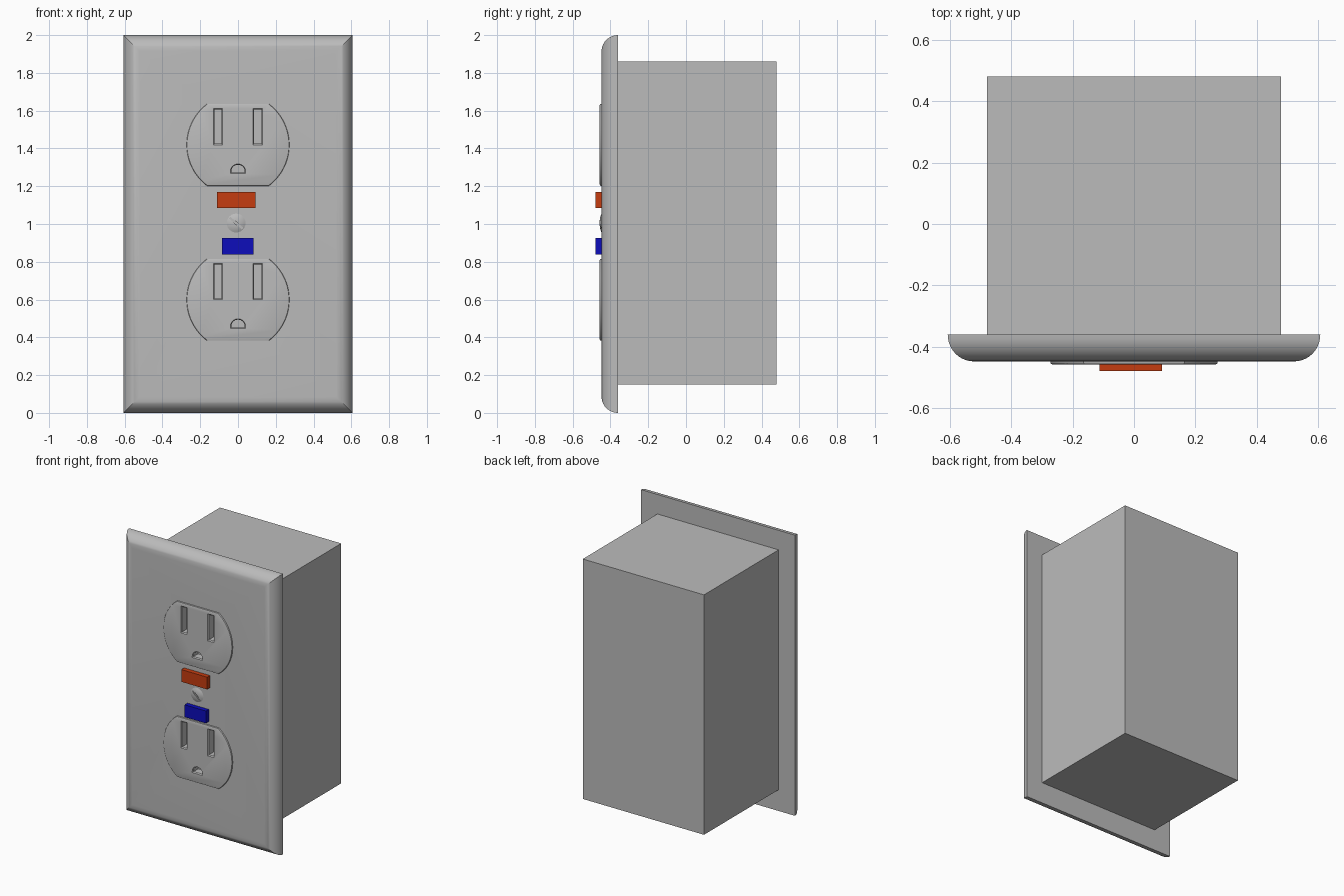
import bpy, bmesh, math
from mathutils import Matrix

cube = bpy.data.objects.get("Cube")
if cube:
    bpy.data.objects.remove(cube, do_unlink=True)


def material(name, rgb):
    m = bpy.data.materials.new(name)
    m.use_nodes = True
    m.diffuse_color = (*rgb, 1)
    m.node_tree.nodes["Principled BSDF"].inputs["Base Color"].default_value = (*rgb, 1)
    return m


GREY = material("light grey", (0.5, 0.5, 0.5))
ORANGE = material("orange red", (0.56, 0.045, 0.005))
BLUE = material("deep blue", (0.004, 0.004, 0.5))


def loft(name, outline, rings, mat, at=(0, 0), spin=0, smooth=True):
    """Stack an (x, z) outline along y; rings are (y, inset) pairs, both ends capped."""
    hx = max(abs(x) for x, z in outline)
    hz = max(abs(z) for x, z in outline)
    bm = bmesh.new()
    loops = [[bm.verts.new((x * (hx - d) / hx, y, z * (hz - d) / hz)) for x, z in outline]
             for y, d in rings]
    for a, b in zip(loops, loops[1:]):
        for i in range(len(a)):
            j = (i + 1) % len(a)
            bm.faces.new((a[i], a[j], b[j], b[i]))
    bm.faces.new(loops[0])
    bm.faces.new(loops[-1])
    bmesh.ops.recalc_face_normals(bm, faces=bm.faces)
    bm.transform(Matrix.Translation((at[0], 0, at[1])) @ Matrix.Rotation(spin, 4, 'Y'))
    me = bpy.data.meshes.new(name)
    bm.to_mesh(me)
    bm.free()
    me.materials.append(mat)
    ob = bpy.data.objects.new(name, me)
    bpy.context.collection.objects.link(ob)
    if smooth:
        select(ob)
        bpy.ops.object.shade_smooth_by_angle(angle=math.radians(30))
    return ob


def select(ob):
    bpy.ops.object.select_all(action='DESELECT')
    ob.select_set(True)
    bpy.context.view_layer.objects.active = ob


def rect(w, h):
    return [(-w / 2, -h / 2), (w / 2, -h / 2), (w / 2, h / 2), (-w / 2, h / 2)]


def arc(r, start, end, n):
    angles = [math.radians(start + (end - start) * i / n) for i in range(n + 1)]
    return [(r * math.cos(a), r * math.sin(a)) for a in angles]


def cut(ob, cutters):
    select(ob)
    for c in cutters:
        mod = ob.modifiers.new("cut", 'BOOLEAN')
        mod.operation = 'DIFFERENCE'
        mod.solver = 'EXACT'
        mod.object = c
        bpy.ops.object.modifier_apply(modifier=mod.name)


FRONT = -0.447       # front of the wall plate
RAISED = -0.457      # front of the outlet faces

# Rear box
loft("rear_box", rect(0.956, 1.71), [(-0.37, 0), (0.48, 0)], GREY, (0, 1.006), smooth=False)

# Wall plate with rounded, mitred rim
rim = 0.085
rounded = [(-0.36 - 0.087 * math.sin(t), rim * (1 - math.cos(t)))
           for t in (math.pi / 2 * i / 10 for i in range(11))]
plate = loft("wall_plate", rect(1.212, 2), rounded, GREY, (0, 1))

# Outlet faces: discs with flat top and bottom, slots and ground hole
flat = math.degrees(math.asin(0.217 / 0.272))
outline = arc(0.272, -flat, flat, 20) + arc(0.272, 180 - flat, 180 + flat, 20)
ground = [(x, z - 0.02) for x, z in arc(0.041, 0, 180, 12)]
ground = [(0.041, -0.03)] + ground + [(-0.041, -0.03)]
flare = [(-0.4, 0.006), (-0.45, 0.006), (RAISED, 0), (-0.5, 0)]
cutters = []
for label, z in (("upper", 1.419), ("lower", 0.599)):
    face = loft(label + "_outlet_face", outline,
                [(-0.43, 0), (-0.451, 0), (-0.455, 0.002), (RAISED, 0.007)], GREY, (0, z))
    holes = [loft("slot_cutter", rect(0.05, 0.192), flare, GREY, (x, z + 0.096), smooth=False)
             for x in (-0.106, 0.105)]
    holes.append(loft("ground_cutter", ground, flare, GREY, (0, z - 0.122), smooth=False))
    cut(face, holes)
    cutters += holes
cut(plate, cutters)

# Domed centre screw with a slanted slot
dome = [(-0.43, 0), (-0.447, 0), (-0.451, 0.009), (-0.455, 0.022), (-0.457, 0.036)]
screw = loft("centre_screw", arc(0.05, 0, 345, 23), dome, GREY, (-0.01, 1.005))
groove = loft("screw_cutter", rect(0.13, 0.012), [(-0.449, 0), (-0.5, 0)], GREY,
              (-0.01, 1.005), math.radians(40), smooth=False)
cut(screw, [groove])
for c in cutters + [groove]:
    bpy.data.objects.remove(c, do_unlink=True)

# Push buttons
loft("reset_button", rect(0.203, 0.087), [(-0.43, 0), (-0.479, 0)], ORANGE,
     (-0.01, 1.127), smooth=False)
loft("test_button", rect(0.168, 0.087), [(-0.43, 0), (-0.479, 0)], BLUE,
     (-0.001, 0.883), smooth=False)
